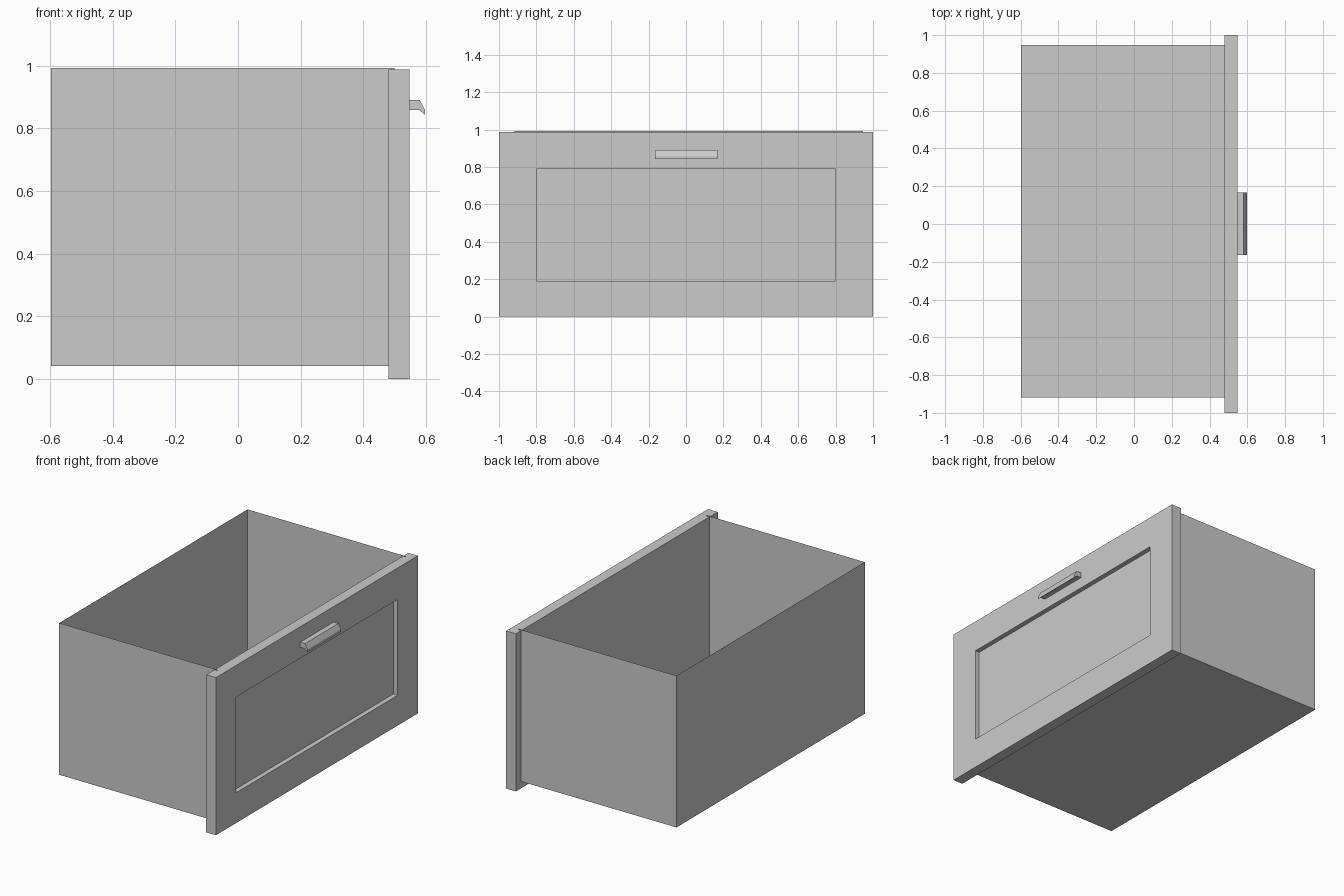
import bpy, bmesh

if "Cube" in bpy.data.objects:
    bpy.data.objects.remove(bpy.data.objects["Cube"])


def new_object(name, bm):
    mesh = bpy.data.meshes.new(name)
    bm.normal_update()
    bm.to_mesh(mesh)
    bm.free()
    obj = bpy.data.objects.new(name, mesh)
    bpy.context.collection.objects.link(obj)
    return obj


def block(x0, x1, y0, y1, z0, z1):
    bm = bmesh.new()
    bmesh.ops.create_cube(bm, size=1)
    for v in bm.verts:
        v.co.x = x0 if v.co.x < 0 else x1
        v.co.y = y0 if v.co.y < 0 else y1
        v.co.z = z0 if v.co.z < 0 else z1
    return bm


# Drawer box: thin sheet walls, open at the top and where it meets the front panel
bm = block(-0.597, 0.50, -0.918, 0.947, 0.042, 0.993)
bm.normal_update()
open_sides = [f for f in bm.faces if f.normal.z > 0.5 or f.normal.x > 0.5]
bmesh.ops.delete(bm, geom=open_sides, context='FACES')
new_object("drawer_box", bm)

# Front panel with a rectangular recess
bm = block(0.48, 0.547, -1.0, 1.0, 0.0, 0.988)
bm.normal_update()
face = next(f for f in bm.faces if f.normal.x > 0.5)
bmesh.ops.inset_region(bm, faces=[face], thickness=0.1)
for v in face.verts:
    v.co.y = 0.8 if v.co.y > 0 else -0.8
    v.co.z = 0.79 if v.co.z > 0.5 else 0.19
walls = bmesh.ops.extrude_discrete_faces(bm, faces=[face])
for v in walls["faces"][0].verts:
    v.co.x -= 0.03
new_object("front_panel", bm)

# Finger pull: hooked profile swept along y
profile = [(0.545, 0.891), (0.58, 0.891), (0.597, 0.859),
           (0.597, 0.843), (0.578, 0.859), (0.545, 0.859)]
bm = bmesh.new()
end = bm.faces.new([bm.verts.new((x, -0.165, z)) for x, z in profile])
swept = bmesh.ops.extrude_face_region(bm, geom=[end], use_keep_orig=True)
for v in swept["geom"]:
    if isinstance(v, bmesh.types.BMVert):
        v.co.y = 0.168
bmesh.ops.recalc_face_normals(bm, faces=bm.faces[:])
new_object("handle", bm)
